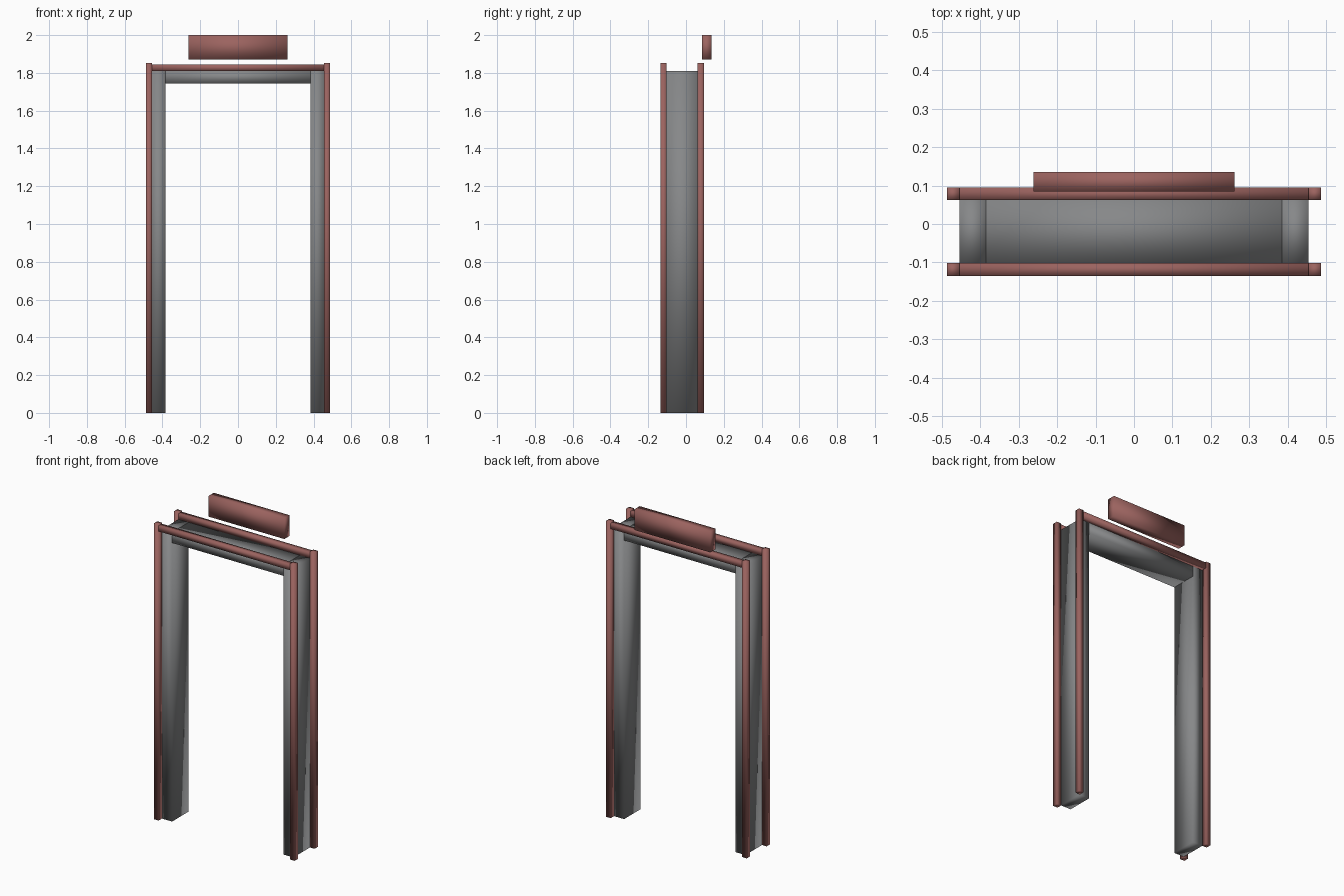
import bpy

if "Cube" in bpy.data.objects:
    bpy.data.objects.remove(bpy.data.objects["Cube"])


def material(name, color):
    mat = bpy.data.materials.new(name)
    mat.diffuse_color = (*color, 1)
    mat.use_nodes = True
    mat.node_tree.nodes["Principled BSDF"].inputs["Base Color"].default_value = mat.diffuse_color
    return mat


red = material("dull_red", (0.33, 0.125, 0.115))
grey = material("dark_grey", (0.24, 0.245, 0.25))


def box(name, x, y, z, mat):
    """Smooth-shaded box from (min, max) ranges on each axis."""
    bpy.ops.mesh.primitive_cube_add(
        size=1, location=[(r[0] + r[1]) / 2 for r in (x, y, z)])
    ob = bpy.context.object
    ob.name = name
    ob.scale = [r[1] - r[0] for r in (x, y, z)]
    bpy.ops.object.transform_apply(location=False, rotation=False, scale=True)
    bpy.ops.object.shade_smooth()
    ob.data.materials.append(mat)
    return ob


INNER, OUTER, EDGE = 0.385, 0.455, 0.487
FRONT, BACK, TRIM = -0.102, 0.062, 0.033

# Jambs and head of the door frame
for side, s in (("left", -1), ("right", 1)):
    box(f"{side}_jamb", sorted((s * INNER, s * OUTER)), (FRONT, BACK), (0, 1.81), grey)
box("head_jamb", (-INNER, INNER), (FRONT, BACK), (1.744, 1.81), grey)

# Trim strips around the opening, front and back
for face, y in (("front", (FRONT - TRIM, FRONT)), ("back", (BACK, BACK + TRIM))):
    for side, s in (("left", -1), ("right", 1)):
        box(f"{face}_{side}_trim", sorted((s * OUTER, s * EDGE)), y, (0, 1.852), red)
    box(f"{face}_top_trim", (-OUTER, OUTER), y, (1.81, 1.845), red)

# Plaque above the doorway on the back side
box("overhead_plaque", (-0.262, 0.262), (0.084, 0.135), (1.87, 2.0), red)
